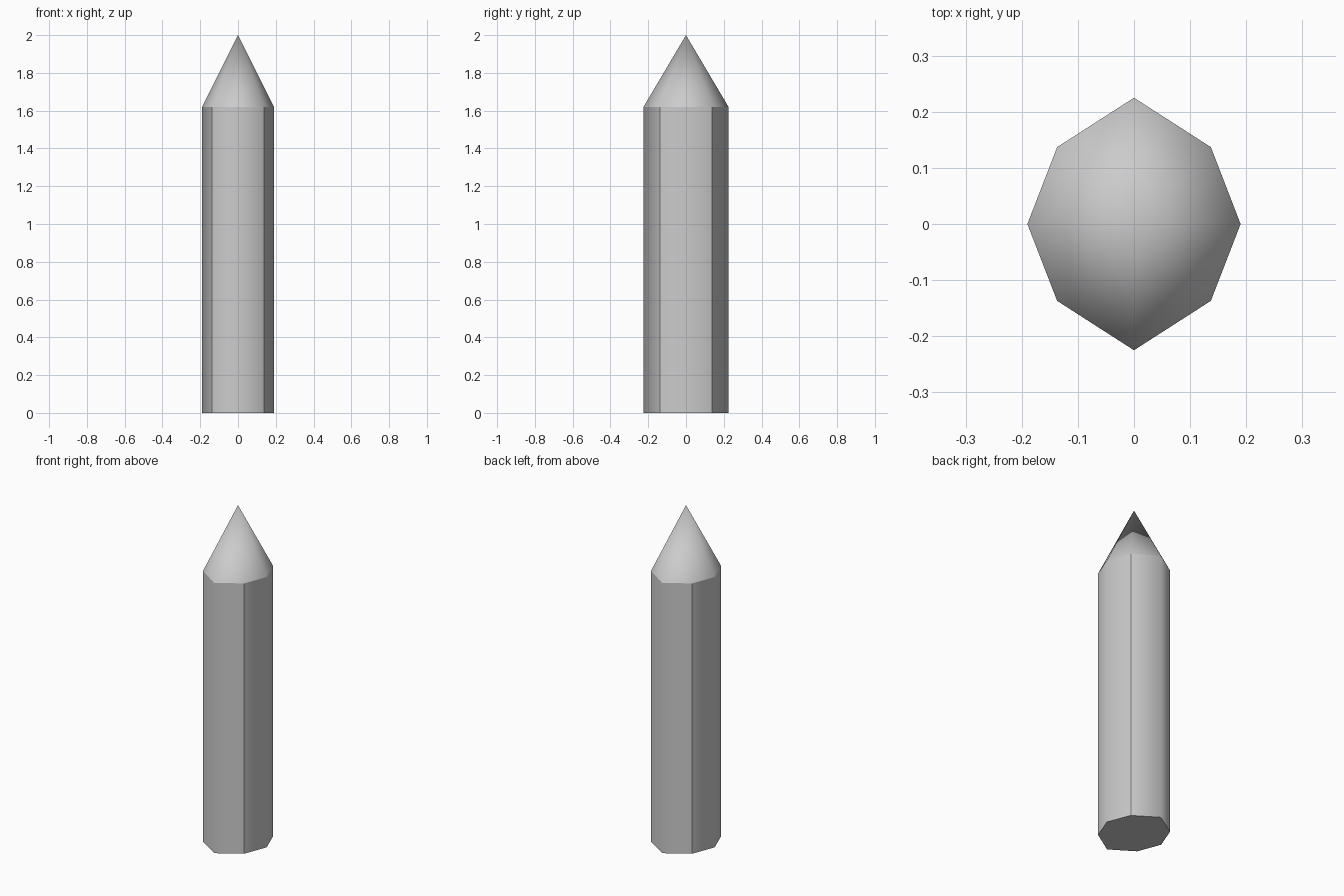
import bpy, bmesh, math

if "Cube" in bpy.data.objects:
    bpy.data.objects.remove(bpy.data.objects["Cube"])

TOP, TIP = 1.62, 2.0

# Eight-sided outline: long front/back corners, shorter side corners
def radius(i):
    if i % 2:
        return 0.137 * math.sqrt(2)
    return 0.19 if i % 4 == 0 else 0.225

outline = [(radius(i) * math.cos(i * math.pi / 4),
            radius(i) * math.sin(i * math.pi / 4)) for i in range(8)]

bm = bmesh.new()
low = [bm.verts.new((x, y, 0)) for x, y in outline]
high = [bm.verts.new((x, y, TOP)) for x, y in outline]
tip = bm.verts.new((0, 0, TIP))

# Flat base
bm.faces.new(low[::-1])

# Shaft sides and smooth pointed top
for i in range(8):
    j = (i + 1) % 8
    bm.faces.new((low[i], low[j], high[j], high[i])).smooth = True
    bm.faces.new((high[i], high[j], tip)).smooth = True

# Sharp rims, and sharp shaft corners on the diagonals only
for i in range(8):
    j = (i + 1) % 8
    bm.edges.get((low[i], low[j])).smooth = False
    bm.edges.get((high[i], high[j])).smooth = False
    if i % 2:
        bm.edges.get((low[i], high[i])).smooth = False

mesh = bpy.data.meshes.new("pointed_post")
bm.to_mesh(mesh)
bm.free()
bpy.context.collection.objects.link(bpy.data.objects.new("pointed_post", mesh))
